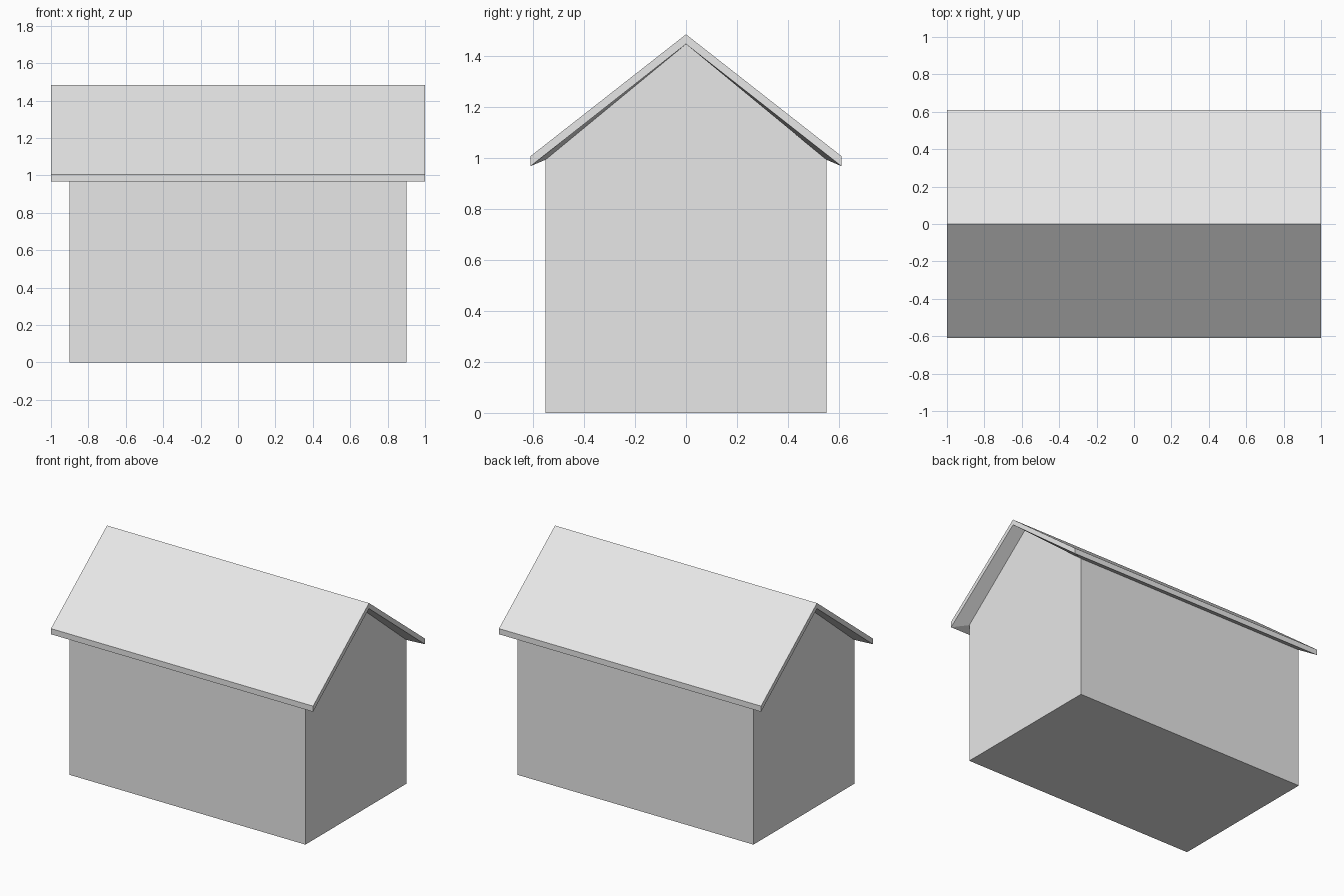
import bpy
import bmesh

cube = bpy.data.objects.get("Cube")
if cube:
    bpy.data.objects.remove(cube, do_unlink=True)

# Shared dimensions
WALL_X, WALL_Y, WALL_TOP = 0.9, 0.55, 0.992
ROOF_X, ROOF_Y = 1.0, 0.61
EAVE_TOP, EAVE_LOW = 1.005, 0.966
RIDGE_TOP, RIDGE_LOW = 1.483, 1.445

grey = bpy.data.materials.new("light grey")
grey.use_nodes = True
grey.diffuse_color = (0.8, 0.8, 0.8, 1)
grey.node_tree.nodes["Principled BSDF"].inputs["Base Color"].default_value = (0.8, 0.8, 0.8, 1)


def finish(name, bm):
    """Turn a bmesh into a flat-shaded object."""
    bmesh.ops.recalc_face_normals(bm, faces=bm.faces)
    mesh = bpy.data.meshes.new(name)
    bm.to_mesh(mesh)
    bm.free()
    mesh.materials.append(grey)
    bpy.context.collection.objects.link(bpy.data.objects.new(name, mesh))


def roof_loop(bm, x, y, eave, ridge):
    """Six-point outline of a gabled roof layer."""
    points = [(-x, -y, eave), (x, -y, eave), (x, 0, ridge),
              (x, y, eave), (-x, y, eave), (-x, 0, ridge)]
    return [bm.verts.new(p) for p in points]


# Walls: gabled profile extruded along the ridge
bm = bmesh.new()
profile = [(-WALL_Y, 0), (WALL_Y, 0), (WALL_Y, WALL_TOP),
           (0, RIDGE_LOW), (-WALL_Y, WALL_TOP)]
end = bm.faces.new([bm.verts.new((-WALL_X, y, z)) for y, z in profile])
result = bmesh.ops.extrude_face_region(bm, geom=[end], use_keep_orig=True)
moved = [v for v in result["geom"] if isinstance(v, bmesh.types.BMVert)]
bmesh.ops.translate(bm, verts=moved, vec=(2 * WALL_X, 0, 0))
finish("walls", bm)

# Roof: outer slopes, thin edge band, then soffit running in to the wall tops
bm = bmesh.new()
layers = [roof_loop(bm, ROOF_X, ROOF_Y, EAVE_TOP, RIDGE_TOP),
          roof_loop(bm, ROOF_X, ROOF_Y, EAVE_LOW, RIDGE_LOW),
          roof_loop(bm, WALL_X, WALL_Y, WALL_TOP, RIDGE_LOW)]
for upper, lower in zip(layers, layers[1:]):
    for i in range(6):
        j = (i + 1) % 6
        bm.faces.new((upper[i], upper[j], lower[j], lower[i]))
for loop in (layers[0], layers[-1]):
    a, b, c, d, e, f = loop
    bm.faces.new((a, b, c, f))
    bm.faces.new((f, c, d, e))
finish("roof", bm)
